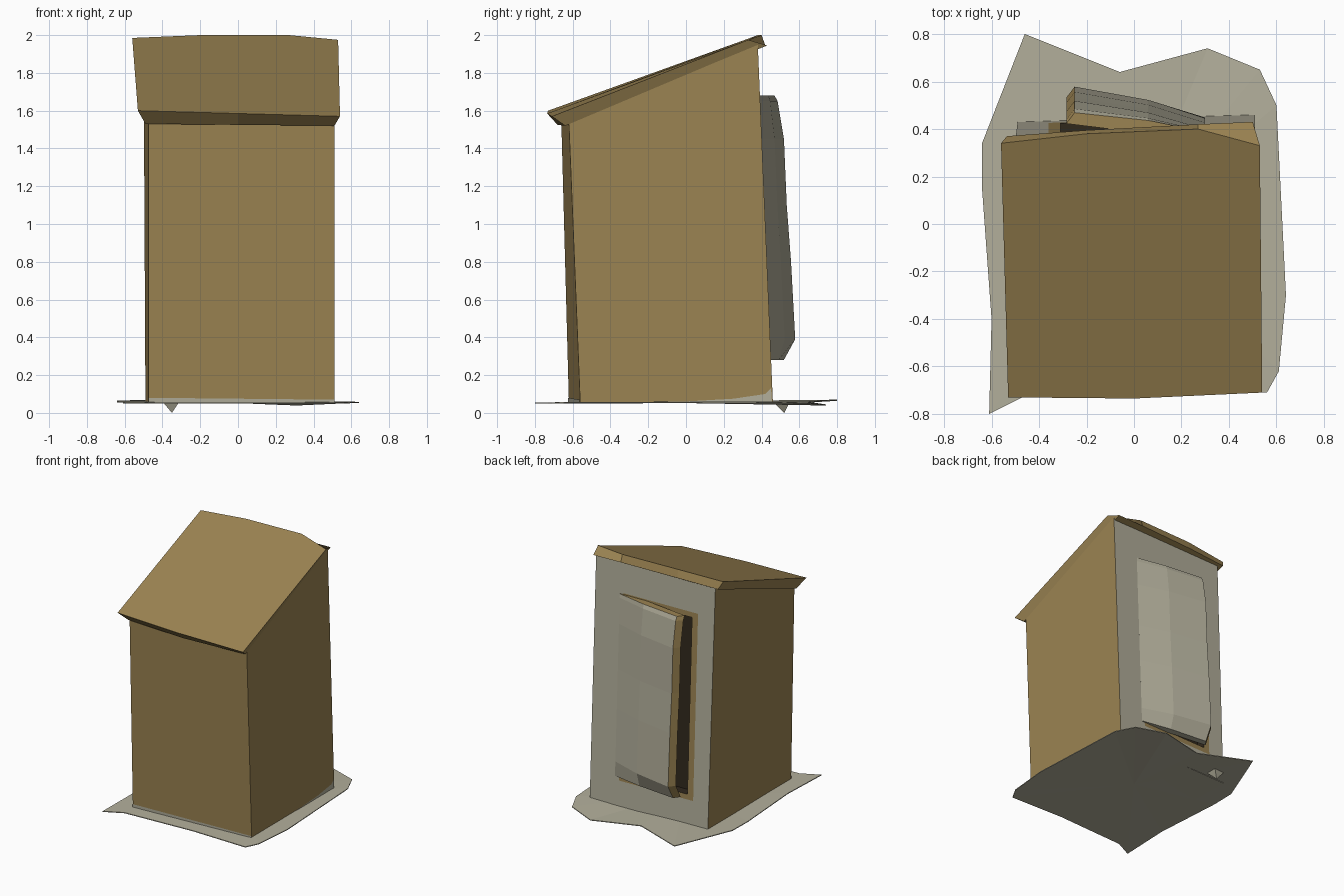
import bpy, bmesh
from mathutils import Vector

if "Cube" in bpy.data.objects:
    bpy.data.objects.remove(bpy.data.objects["Cube"])


def material(name, rgb):
    m = bpy.data.materials.new(name)
    m.diffuse_color = (*rgb, 1)
    m.use_nodes = True
    m.node_tree.nodes["Principled BSDF"].inputs["Base Color"].default_value = m.diffuse_color
    return m


BROWN, GREY, DARK = 0, 1, 2
MATS = [material("brown_wood", (0.33, 0.23, 0.085)),
        material("weathered_grey", (0.45, 0.43, 0.33)),
        material("dark_interior", (0.03, 0.021, 0.012))]


def build(name, verts, faces, recalc=True):
    """faces: list of (indices, material)"""
    bm = bmesh.new()
    vs = [bm.verts.new(v) for v in verts]
    for idx, mat in faces:
        bm.faces.new([vs[i] for i in idx]).material_index = mat
    if recalc:
        bmesh.ops.recalc_face_normals(bm, faces=bm.faces)
    me = bpy.data.meshes.new(name)
    bm.to_mesh(me)
    bm.free()
    for m in MATS:
        me.materials.append(m)
    ob = bpy.data.objects.new(name, me)
    bpy.context.collection.objects.link(ob)
    return ob


def bridge(a, b, n, mat):
    """Quads joining two rings of n vertices starting at a and b."""
    return [((a + i, a + (i + 1) % n, b + (i + 1) % n, b + i), mat) for i in range(n)]


# Leaning body corners: front left, front right, back right, back left
low = [Vector(p) for p in ((-.475, -.62, .055), (.51, -.56, .055), (.51, .46, .055), (-.49, .43, .055))]
top = [Vector(p) for p in ((-.475, -.66, 1.54), (.51, -.62, 1.54), (.51, .38, 1.95), (-.50, .35, 1.95))]


def back(x, z, off=0.0):
    """Point on the leaning back wall, pushed outward by off."""
    t = (z - .055) / 1.895
    u = (x + .5) / 1.01
    y = (1 - t) * (.43 + .03 * u) + t * (.35 + .03 * u)
    return Vector((x, y + off, z))


def rect(x0, x1, z0, z1, off=0.0):
    return [back(x1, z0, off), back(x0, z0, off), back(x0, z1, off), back(x1, z1, off)]


# Body with a grey entrance wall, brown frame border and dark recess
verts = [low[2], low[3], top[3], top[2]]
verts += rect(-.36, .27, .25, 1.69)
verts += rect(-.31, .25, .29, 1.65)
verts += rect(-.31, .25, .29, 1.65, -.07)
verts += [low[0], low[1], top[0], top[1]]
faces = bridge(0, 4, 4, GREY) + bridge(4, 8, 4, BROWN) + bridge(8, 12, 4, DARK)
faces += [((12, 13, 14, 15), DARK), ((16, 17, 19, 18), BROWN), ((17, 0, 3, 19), BROWN),
          ((1, 16, 18, 2), BROWN), ((0, 1, 16, 17), GREY), ((3, 2, 18, 19), BROWN)]
build("body", verts, faces)

# Sloping roof slab with bevelled eaves
upper = [(-.53, -.73, 1.60), (0, -.735, 1.585), (.54, -.71, 1.57), (.53, .33, 1.975),
         (.27, .40, 2.0), (-.2, .38, 2.0), (-.56, .34, 1.985)]
lower = [(-.49, -.66, 1.53), (0, -.68, 1.525), (.51, -.64, 1.52), (.50, .43, 1.945),
         (.27, .42, 1.945), (-.2, .395, 1.94), (-.535, .37, 1.93)]
build("roof", upper + lower,
      bridge(0, 7, 7, BROWN) + [(range(7), BROWN), (range(7, 14), BROWN)])

# Door standing ajar: grey outside, brown edges, dark inner face
levels = [(.28, .09), (.39, .155), (.8, .15), (1.1, .14), (1.45, .14), (1.65, .115), (1.68, .10)]
verts, faces = [], []
for z, off in levels:
    verts += [back(.30, z, .004), back(.06, z, off * .58), back(-.25, z, off),
              back(-.285, z, off - .045), back(.27, z, -.03)]
for k in range(len(levels) - 1):
    ring = bridge(5 * k, 5 * k + 5, 5, BROWN)
    faces += [(idx, (GREY, GREY, BROWN, DARK, GREY)[i]) for i, (idx, _) in enumerate(ring)]
n = len(verts)
faces += [(range(5), GREY), (range(n - 5, n), BROWN)]
build("door", verts, faces)

# Ragged thin ground patch
outline = [(-.46, .80, .07), (-.06, .64, .06), (.31, .74, .045), (.53, .65, .055), (.60, .5, .06),
           (.64, -.3, .058), (.61, -.62, .058), (.56, -.71, .055), (.1, -.70, .055), (-.47, -.73, .055),
           (-.61, -.80, .055), (-.60, -.4, .06), (-.64, .15, .062), (-.64, .34, .065)]
m = len(outline)
verts = [(x, y, z) for x, y, z in outline] + [(x, y, z - .006) for x, y, z in outline]
verts += [(0, 0, .062), (0, 0, .052)]
faces = bridge(0, m, m, GREY)
for i in range(m):
    j = (i + 1) % m
    faces += [((i, j, 2 * m), GREY), ((m + j, m + i, 2 * m + 1), GREY)]
build("ground_patch", verts, faces)

# Small spike hanging below the ground patch
build("ground_spike", [(-.40, .54, .06), (-.31, .46, .06), (-.31, .55, .06), (-.35, .52, 0)],
      [((0, 1, 2), GREY), ((0, 1, 3), GREY), ((1, 2, 3), GREY), ((2, 0, 3), GREY)])

# Thin dusty strips along the wall feet
build("front_foot_strip", [low[0] + Vector((0, -.004, 0)), low[1] + Vector((0, -.004, 0)),
                           low[1] + Vector((0, -.005, .015)), low[0] + Vector((0, -.005, .025))],
      [((0, 1, 2, 3), GREY)], False)
build("right_foot_strip", [(.514, -.1, .055), (.514, .455, .055), (.514, .45, .13),
                           (.514, .42, .10), (.514, .25, .075)],
      [((0, 1, 2, 3, 4), GREY)], False)
